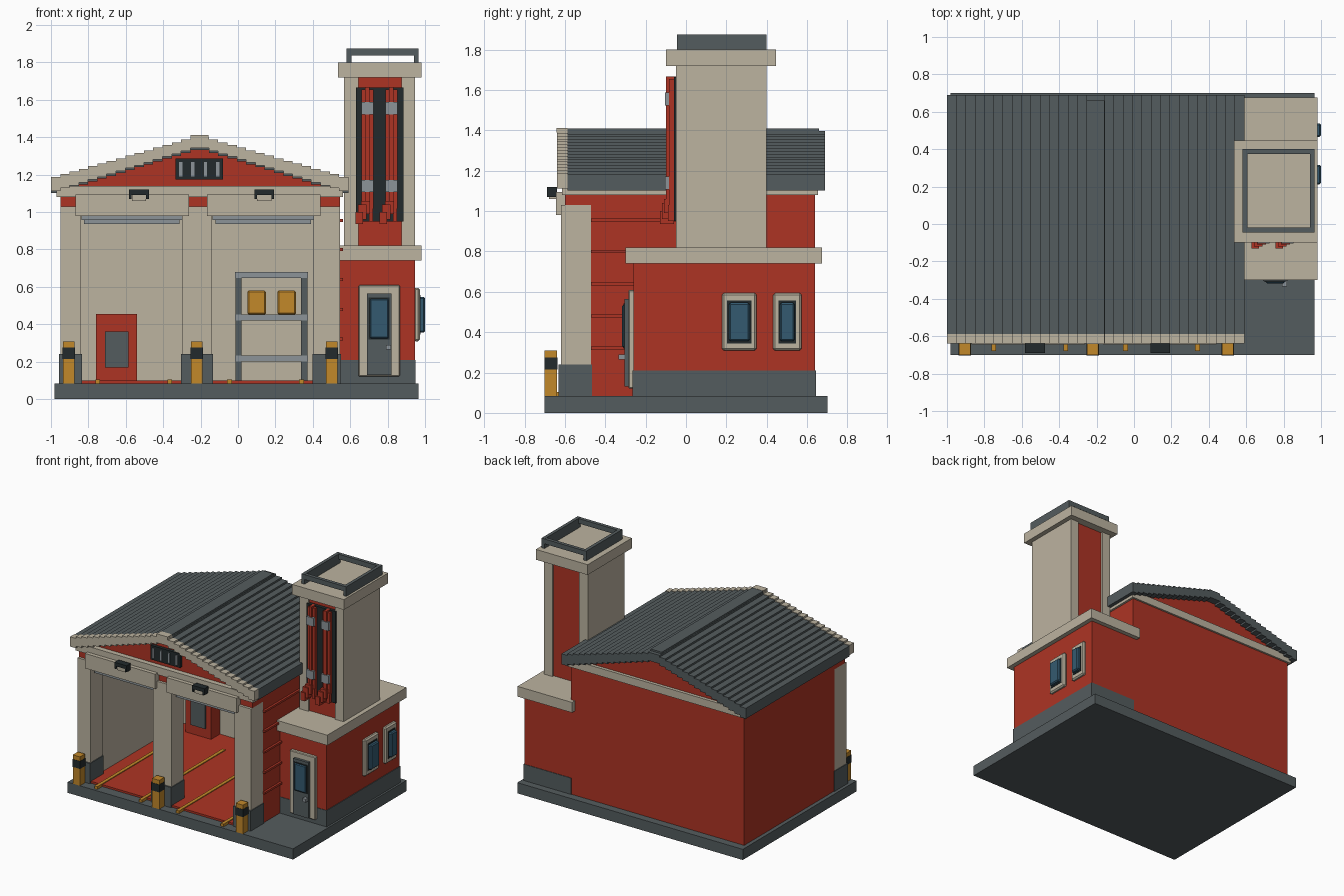
import bpy, bmesh
from mathutils import Matrix, Vector

if "Cube" in bpy.data.objects:
    bpy.data.objects.remove(bpy.data.objects["Cube"], do_unlink=True)


def make_mat(name, rgb):
    lin = [((c / 255 + 0.055) / 1.055) ** 2.4 for c in rgb] + [1.0]
    m = bpy.data.materials.new(name)
    m.use_nodes = True
    m.diffuse_color = lin
    m.node_tree.nodes["Principled BSDF"].inputs["Base Color"].default_value = lin
    return m


RED = make_mat("brick red", (174, 52, 36))
BEIGE = make_mat("stone beige", (188, 179, 160))
SLATE = make_mat("slate grey", (84, 92, 94))
BLACK = make_mat("near black", (34, 42, 44))
YELLOW = make_mat("safety yellow", (194, 136, 42))
BLUE = make_mat("window blue", (52, 90, 112))
STEEL = make_mat("steel grey", (140, 148, 152))


def finish(name, mat, bm, bevel=0):
    bmesh.ops.recalc_face_normals(bm, faces=bm.faces)
    me = bpy.data.meshes.new(name)
    bm.to_mesh(me)
    bm.free()
    me.materials.append(mat)
    ob = bpy.data.objects.new(name, me)
    bpy.context.collection.objects.link(ob)
    if bevel:
        mod = ob.modifiers.new("Bevel", "BEVEL")
        mod.width = bevel
        mod.segments = 1
    return ob


def boxes(name, mat, *dims, bevel=0):
    """One object from boxes given as x0, x1, y0, y1, z0, z1."""
    bm = bmesh.new()
    for x0, x1, y0, y1, z0, z1 in dims:
        c = Vector((x0 + x1, y0 + y1, z0 + z1)) / 2
        s = Matrix.Diagonal((x1 - x0, y1 - y0, z1 - z0, 1))
        bmesh.ops.create_cube(bm, size=1, matrix=Matrix.Translation(c) @ s)
    return finish(name, mat, bm, bevel)


def prism(name, mat, pts, y0, y1):
    """Extrude an x-z outline along y."""
    bm = bmesh.new()
    f = bm.faces.new([bm.verts.new((x, y0, z)) for x, z in pts])
    ext = bmesh.ops.extrude_face_region(bm, geom=[f])["geom"]
    bmesh.ops.translate(bm, vec=(0, y1 - y0, 0),
                        verts=[v for v in ext if isinstance(v, bmesh.types.BMVert)])
    return finish(name, mat, bm)


# Plinth and garage floor
boxes("plinth", SLATE, (-0.98, 0.965, -0.70, 0.70, 0, 0.083))
boxes("garage_floor", RED, (-0.87, 0.47, -0.62, 0.55, 0.08, 0.098))
boxes("floor_lines", YELLOW, *[(x - 0.013, x + 0.013, -0.68, 0.35, 0.08, 0.104)
                               for x in (-0.75, -0.365, -0.045, 0.34)])

# Garage walls with a pale inner lining
boxes("garage_walls", RED,
      (-0.95, -0.87, -0.47, 0.64, 0.083, 1.08),
      (0.47, 0.545, -0.47, 0.64, 0.083, 1.08),
      (-0.87, 0.47, 0.56, 0.64, 0.083, 1.08))
boxes("inner_lining", BEIGE,
      (-0.87, -0.86, -0.47, 0.56, 0.09, 1.08),
      (0.46, 0.47, -0.47, 0.56, 0.09, 1.08),
      (-0.86, 0.46, 0.55, 0.56, 0.09, 1.08))
boxes("wall_courses", RED, *[(0.54, 0.562, -0.47, -0.03, z - 0.008, z + 0.008)
                             for z in (0.32, 0.48, 0.64, 0.80, 0.955)])

# Front pillars, lintel and bay headers
pillars = ((-0.95, -0.84), (-0.30, -0.14), (0.405, 0.545))
boxes("pillars", BEIGE, *[(a, b, -0.62, -0.47, 0.083, 1.03) for a, b in pillars])
boxes("pillar_feet", SLATE, *[(a - 0.006, b + 0.006, -0.632, -0.465, 0.083, 0.24)
                              for a, b in pillars])
boxes("lintel", RED, (-0.95, 0.545, -0.60, -0.46, 1.03, 1.085))
bays = (-0.568, 0.135)
boxes("bay_headers", BEIGE, *[(c - 0.30, c + 0.305, -0.645, -0.59, 0.98, 1.095) for c in bays])
boxes("rolled_shutters", STEEL,
      *[(c - 0.27, c + 0.27, -0.60, -0.53, 0.957, 0.985) for c in bays],
      *[(c - 0.255, c + 0.255, -0.59, -0.54, 0.935, 0.957) for c in bays])
lamps = (-0.53, 0.14)
boxes("lamp_hoods", BLACK, *[(c - 0.053, c + 0.053, -0.69, -0.64, 1.092, 1.12) for c in lamps],
      *[(c + s - 0.007, c + s + 0.007, -0.69, -0.64, 1.07, 1.1) for c in lamps for s in (-0.046, 0.046)])
boxes("lamp_lenses", BEIGE, *[(c - 0.038, c + 0.038, -0.68, -0.64, 1.06, 1.092) for c in lamps])

# Eaves band, gable and vent
boxes("eaves_band", BEIGE, (-0.97, 0.562, -0.615, 0.655, 1.08, 1.14))
prism("gable", RED, [(-0.93, 1.13), (0.52, 1.13), (-0.205, 1.37)], -0.575, 0.63)
boxes("vent", BLACK, (-0.335, -0.08, -0.60, -0.57, 1.175, 1.285))
boxes("vent_slats", STEEL, *[(x - 0.009, x + 0.009, -0.608, -0.59, 1.19, 1.268)
                             for x in (-0.307, -0.241, -0.174, -0.108)])

# Stepped roof and its front trim
RIDGE, HALF, N = -0.205, 0.795, 16


def stair(z0, rise):
    left = []
    for i in range(N):
        for j in (i, i + 1):
            left.append((-HALF + j * HALF / N, z0 + i * rise))
    left.pop()
    right = [(-x, z) for x, z in reversed(left)]
    return [(x + RIDGE, z) for x, z in left + right]


def stepped_roof(name, mat, y0, y1, top, bottom):
    prism(name, mat, stair(top, 0.0142) + stair(bottom, 0.0153)[::-1], y0, y1)


stepped_roof("roof", SLATE, -0.588, 0.69, 1.184, 1.102)
stepped_roof("roof_trim", BEIGE, -0.64, -0.588, 1.188, 1.112)
boxes("ridge_cap", SLATE, (-0.253, -0.157, -0.588, 0.66, 1.39, 1.41))
boxes("ridge_cap_trim", BEIGE, (-0.253, -0.157, -0.642, -0.588, 1.39, 1.412))

# Bollards
posts = (-0.904, -0.22, 0.502)
boxes("bollards", YELLOW, *[(x - 0.031, x + 0.031, -0.70, -0.638, 0.083, 0.308) for x in posts])
boxes("bollard_bands", BLACK, *[(x - 0.033, x + 0.033, -0.702, -0.636, 0.215, 0.275) for x in posts])

# Garage contents
boxes("locker", RED, (-0.76, -0.54, 0.44, 0.55, 0.098, 0.455))
boxes("locker_panel", SLATE, (-0.71, -0.585, 0.43, 0.45, 0.17, 0.36))
boxes("rack_posts", SLATE, *[(x, x + 0.033, y, y + 0.03, 0.098, 0.65)
                             for x in (-0.013, 0.338) for y in (0.37, 0.52)])
boxes("rack_shelves", STEEL, *[(-0.015, 0.373, 0.365, 0.55, z, z + 0.032)
                               for z in (0.20, 0.42, 0.647)])
boxes("rack_crates", YELLOW, *[(x, x + 0.10, 0.39, 0.51, 0.452, 0.58) for x in (0.05, 0.21)],
      bevel=0.008)

# Side annex
boxes("annex_walls", RED, (0.545, 0.945, -0.26, 0.64, 0.2, 0.75))
boxes("annex_foot", SLATE, (0.54, 0.95, -0.264, 0.644, 0.083, 0.21))
boxes("annex_cornice", BEIGE, (0.51, 0.98, -0.30, 0.675, 0.74, 0.82))

# Annex door
boxes("door_frame", BEIGE, (0.645, 0.865, -0.285, -0.25, 0.12, 0.61), bevel=0.005)
boxes("door", SLATE, (0.69, 0.82, -0.305, -0.27, 0.13, 0.565))
boxes("door_glass_surround", BLACK, (0.699, 0.811, -0.309, -0.29, 0.318, 0.542))
boxes("door_glass", BLUE, (0.706, 0.804, -0.317, -0.29, 0.325, 0.535), bevel=0.006)
boxes("door_handle", STEEL, (0.79, 0.818, -0.335, -0.29, 0.265, 0.29))

# Annex side windows
wins = ((0.178, 0.35), (0.432, 0.572))
boxes("window_frames", BEIGE, *[(0.94, 0.972, a, b, 0.308, 0.595) for a, b in wins], bevel=0.01)
boxes("window_surrounds", BLACK, *[(0.95, 0.976, a + 0.026, b - 0.026, 0.345, 0.556) for a, b in wins])
boxes("window_glass", BLUE, *[(0.95, 1.0, a + 0.034, b - 0.034, 0.355, 0.546) for a, b in wins],
      bevel=0.008)

# Hose tower
boxes("tower_core", RED, (0.60, 0.92, -0.035, 0.385, 0.80, 1.73))
boxes("tower_sides", BEIGE, (0.567, 0.643, -0.05, 0.40, 0.80, 1.73),
      (0.873, 0.945, -0.05, 0.40, 0.80, 1.73))
boxes("tower_cap", BEIGE, (0.535, 0.982, -0.098, 0.447, 1.72, 1.80))
boxes("tower_side_parapets", SLATE, (0.58, 0.606, -0.045, 0.40, 1.80, 1.875),
      (0.94, 0.965, -0.045, 0.40, 1.80, 1.875))
boxes("tower_end_rails", SLATE, (0.60, 0.945, -0.045, -0.018, 1.836, 1.874),
      (0.60, 0.945, 0.373, 0.40, 1.836, 1.874))

# Hanging hoses on a dark board, with clamps and nozzles
boxes("hose_board", BLACK, (0.632, 0.885, -0.06, -0.03, 0.95, 1.665))
hoses = (0.692, 0.82)
boxes("hoses", RED,
      *[(x - 0.032, x - 0.012, -0.085, -0.05, 1.03, 1.655) for x in hoses],
      *[(x - 0.012, x + 0.012, -0.098, -0.05, 1.01, 1.668) for x in hoses],
      *[(x + 0.012, x + 0.032, -0.085, -0.05, 1.02, 1.655) for x in hoses])
boxes("hose_nozzles", RED,
      *[(x - 0.035, x + 0.015, -0.11, -0.05, 0.99, 1.06) for x in hoses],
      *[(x - 0.05, x - 0.005, -0.12, -0.05, 0.96, 1.04) for x in hoses],
      *[(x - 0.064, x - 0.024, -0.13, -0.06, 0.935, 1.0) for x in hoses],
      *[(x + 0.008, x + 0.03, -0.09, -0.05, 0.95, 1.03) for x in hoses])
boxes("hose_clamps", STEEL, *[(x - 0.032, x + 0.032, -0.103, -0.05, z, z + 0.065)
                              for x in hoses for z in (1.107, 1.522)])
